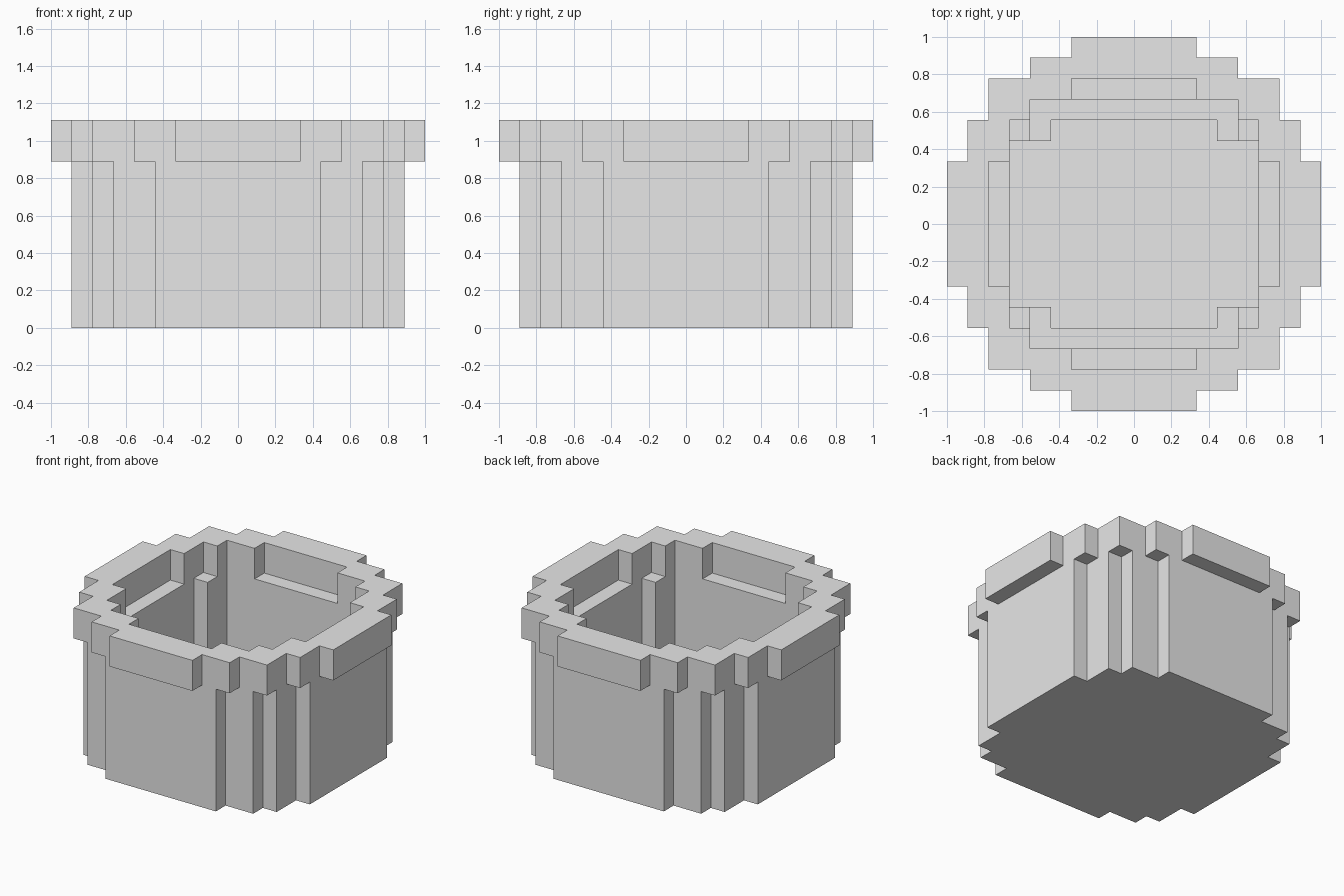
import bpy
import bmesh

cube = bpy.data.objects.get("Cube")
if cube:
    bpy.data.objects.remove(cube, do_unlink=True)

U = 1 / 9  # one grid step of the blocky shape

grey = bpy.data.materials.new("plain grey")
grey.use_nodes = True
colour = (0.8, 0.8, 0.8, 1)
grey.diffuse_color = colour
grey.node_tree.nodes["Principled BSDF"].inputs["Base Color"].default_value = colour


def outline(corners):
    """Full stepped outline from the outer corners of one quarter."""
    quarter = [corners[0]]
    for a, b in zip(corners, corners[1:]):
        quarter += [(b[0], a[1]), b]
    back = quarter[::-1]
    return (quarter + [(-x, y) for x, y in back]
            + [(-x, -y) for x, y in quarter] + [(x, -y) for x, y in back])


def add_loop(bm, points, z):
    verts = [bm.verts.new((x * U, y * U, z * U)) for x, y in points]
    edges = [bm.edges.new((v, verts[i - 1])) for i, v in enumerate(verts)]
    return verts, edges


def add_sides(bm, low, high):
    for i in range(len(low)):
        bm.faces.new((low[i - 1], low[i], high[i], high[i - 1]))


def finish(bm, name):
    bmesh.ops.recalc_face_normals(bm, faces=bm.faces[:])
    mesh = bpy.data.meshes.new(name)
    bm.to_mesh(mesh)
    bm.free()
    mesh.materials.append(grey)
    obj = bpy.data.objects.new(name, mesh)
    bpy.context.collection.objects.link(obj)
    return obj


def vessel(name, outer, inner, z0, z1, floor=None):
    """Stepped wall, closed by a floor if a floor height is given."""
    bm = bmesh.new()
    out_low, out_low_e = add_loop(bm, outer, z0)
    out_high, out_high_e = add_loop(bm, outer, z1)
    in_low, in_low_e = add_loop(bm, inner, z0 if floor is None else floor)
    in_high, in_high_e = add_loop(bm, inner, z1)
    add_sides(bm, out_low, out_high)
    add_sides(bm, in_low, in_high)
    bmesh.ops.triangle_fill(bm, edges=out_high_e + in_high_e,
                            use_beauty=True, normal=(0, 0, 1))
    if floor is None:
        bmesh.ops.triangle_fill(bm, edges=out_low_e + in_low_e,
                                use_beauty=True, normal=(0, 0, -1))
    else:
        bm.faces.new(out_low)
        bm.faces.new(in_low)
    return finish(bm, name)


def prism(name, points, z0, z1):
    bm = bmesh.new()
    low, _ = add_loop(bm, points, z0)
    high, _ = add_loop(bm, points, z1)
    add_sides(bm, low, high)
    bm.faces.new(low)
    bm.faces.new(high)
    return finish(bm, name)


# Pot body with its cavity
vessel("pot_body",
       outline([(8, 4), (7, 6), (6, 7), (4, 8)]),
       outline([(6, 4), (5, 6)]), 0, 8, floor=1)

# Overhanging rim
vessel("pot_rim",
       outline([(9, 3), (8, 5), (7, 7), (5, 8), (3, 9)]),
       outline([(7, 3), (6, 5), (5, 6), (3, 7)]), 8, 10)

# Low steps along the front and back of the cavity floor
step = [(-5, 6), (5, 6), (5, 4), (4, 4), (4, 5), (-4, 5), (-4, 4), (-5, 4)]
for name, side in (("back_floor_step", 1), ("front_floor_step", -1)):
    prism(name, [(x, y * side) for x, y in step], 1, 2)
